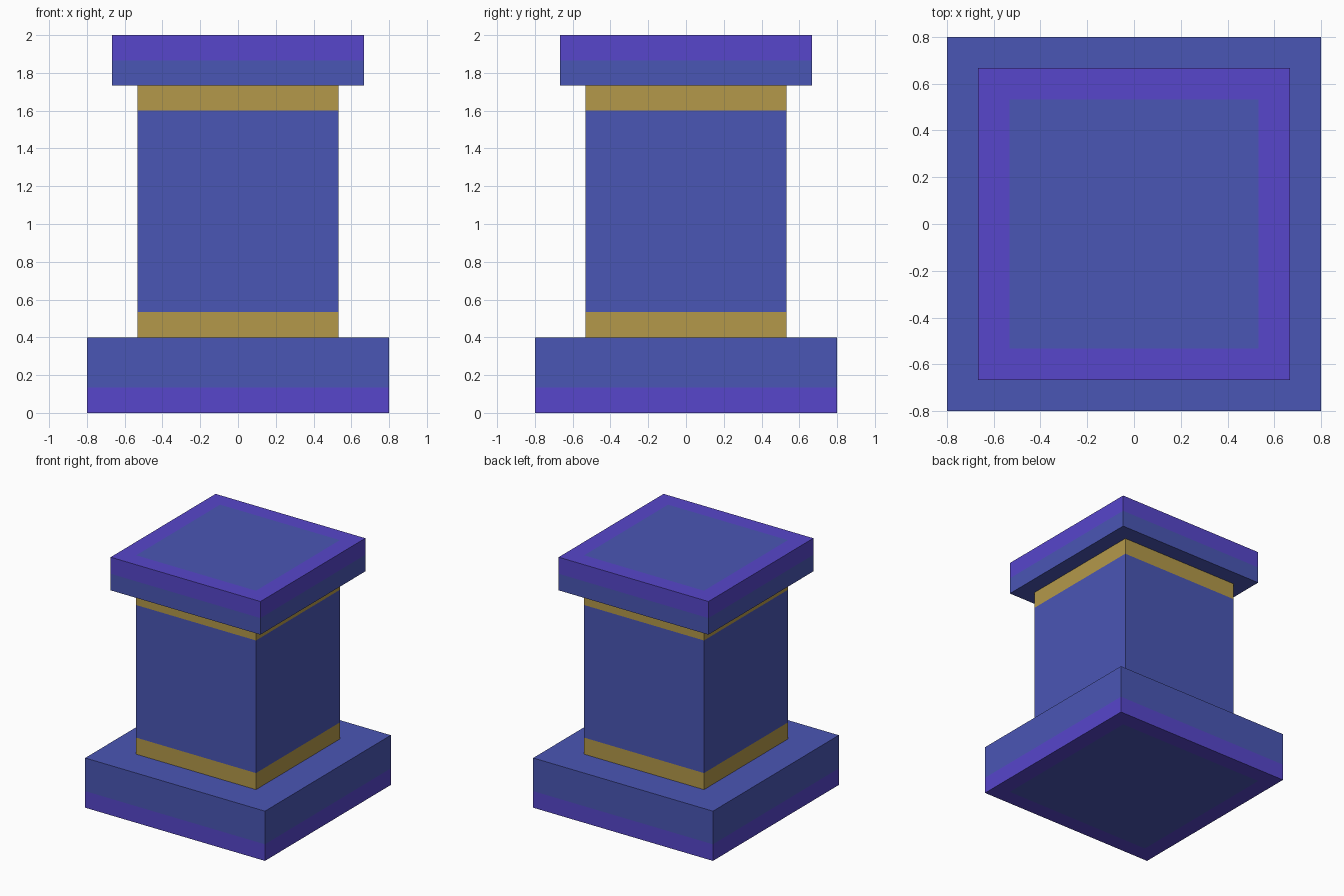
import bpy, bmesh
from mathutils import Matrix

if "Cube" in bpy.data.objects:
    bpy.data.objects.remove(bpy.data.objects["Cube"])

U = 2 / 15  # grid module of the model


def material(name, rgb):
    lin = [((c / 255 + 0.055) / 1.055) ** 2.4 for c in rgb]
    m = bpy.data.materials.new(name)
    m.diffuse_color = (*lin, 1)
    m.use_nodes = True
    m.node_tree.nodes["Principled BSDF"].inputs["Base Color"].default_value = m.diffuse_color
    return m


blue = material("blue stone", (74, 86, 181))
purple = material("purple trim", (87, 70, 203))
gold = material("gold band", (180, 153, 74))


def block(name, half, z0, z1, trim, is_trim, cuts=(), inset=None):
    """Square block, cut at the given heights; trim colour is set by rule.
    inset = +1 / -1 insets the top / bottom face to make a rim."""
    bm = bmesh.new()
    bmesh.ops.create_cube(bm, size=1, matrix=Matrix.Translation((0, 0, (z0 + z1) / 2))
                          @ Matrix.Diagonal((2 * half, 2 * half, z1 - z0, 1)))
    for z in cuts:
        bmesh.ops.bisect_plane(bm, geom=bm.verts[:] + bm.edges[:] + bm.faces[:],
                               plane_co=(0, 0, z), plane_no=(0, 0, 1))
    bm.normal_update()
    for f in bm.faces:
        f.material_index = int(is_trim(f.calc_center_median().z))
    if inset:
        cap = [f for f in bm.faces if f.normal.z * inset > 0.9]
        bmesh.ops.inset_region(bm, faces=cap, thickness=U, use_even_offset=True)
        for f in cap:
            f.material_index = 0
    me = bpy.data.meshes.new(name)
    bm.to_mesh(me)
    bm.free()
    me.materials.append(blue)
    me.materials.append(trim)
    ob = bpy.data.objects.new(name, me)
    bpy.context.collection.objects.link(ob)


# Plinth with purple lower edge and rim underneath
block("plinth", 6 * U, 0, 3 * U, purple, lambda z: z < U, [U], -1)
# Shaft with a gold band at each end
block("shaft", 4 * U, 3 * U, 13 * U, gold,
      lambda z: z < 4 * U or z > 12 * U, [4 * U, 12 * U])
# Capital slab with purple upper edge and rim on top
block("capital", 5 * U, 13 * U, 15 * U, purple, lambda z: z > 14 * U, [14 * U], 1)
